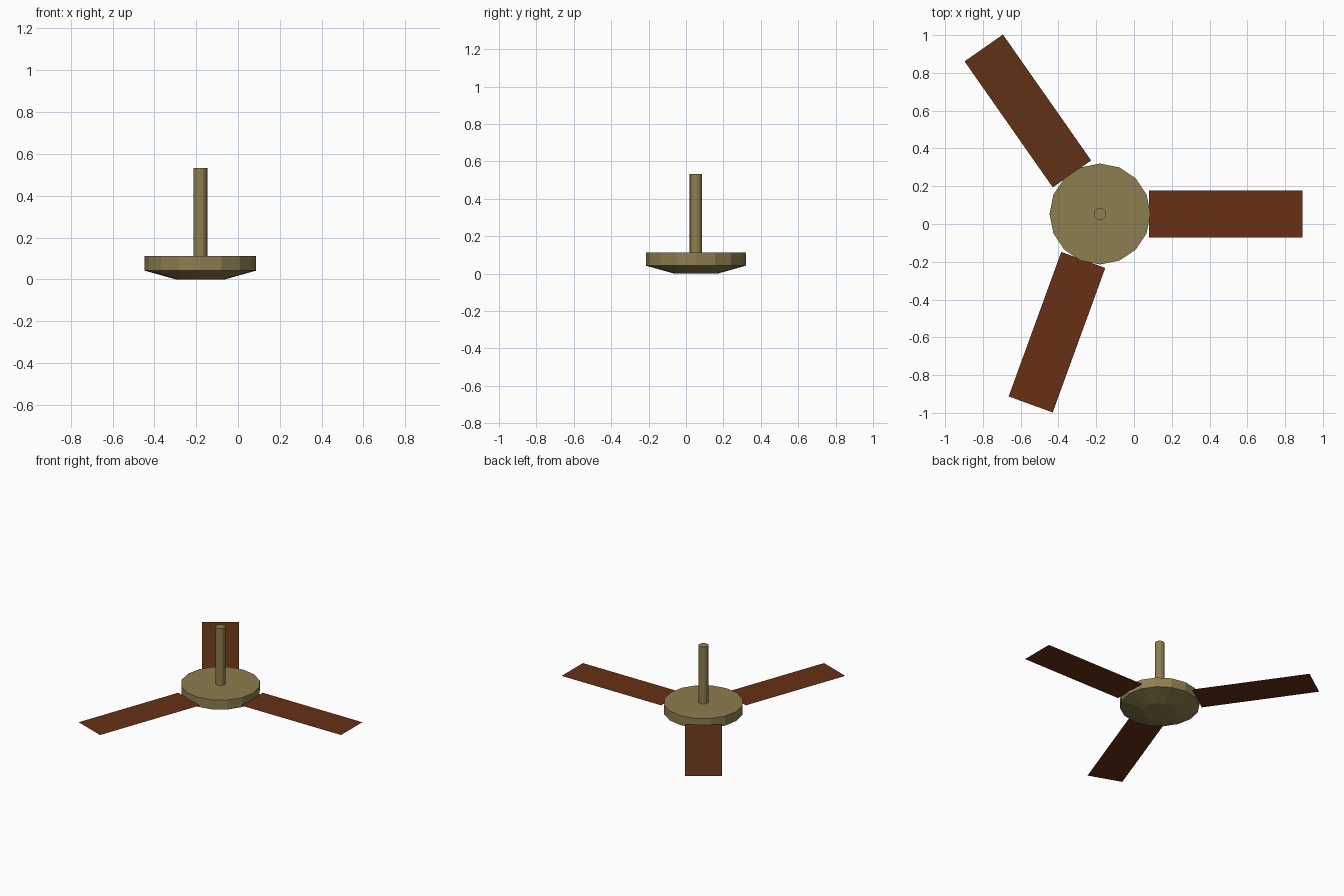
import bpy, bmesh
from math import cos, sin, pi, radians
from mathutils import Matrix

if "Cube" in bpy.data.objects:
    bpy.data.objects.remove(bpy.data.objects["Cube"])

CX, CY = -0.18, 0.053
SIDES = 16

def material(name, color):
    m = bpy.data.materials.new(name)
    m.diffuse_color = (*color, 1)
    m.use_nodes = True
    m.node_tree.nodes["Principled BSDF"].inputs["Base Color"].default_value = m.diffuse_color
    return m

def add_object(name, bm, mat):
    me = bpy.data.meshes.new(name)
    bm.to_mesh(me)
    bm.free()
    me.materials.append(mat)
    ob = bpy.data.objects.new(name, me)
    ob.location = (CX, CY, 0)
    bpy.context.collection.objects.link(ob)
    return ob

def turned(name, profile, mat):
    """Stack of faceted rings (radius, z), bottom to top, capped at both ends."""
    bm = bmesh.new()
    rings = [[bm.verts.new((r * cos(2 * pi * i / SIDES), r * sin(2 * pi * i / SIDES), z))
              for i in range(SIDES)] for r, z in profile]
    for a, b in zip(rings, rings[1:]):
        for i in range(SIDES):
            j = (i + 1) % SIDES
            bm.faces.new((a[i], a[j], b[j], b[i]))
    bm.faces.new(rings[0][::-1])
    bm.faces.new(rings[-1])
    return add_object(name, bm, mat)

def blade(name, angle, mat):
    """Flat single-sheet blade pointing outward at the given angle."""
    bm = bmesh.new()
    inner, outer, half = 0.259, 1.073, 0.124
    bm.faces.new([bm.verts.new((x, y, 0.065)) for x, y in
                  ((inner, -half), (outer, -half), (outer, half), (inner, half))])
    bm.transform(Matrix.Rotation(radians(angle), 4, 'Z'))
    return add_object(name, bm, mat)

brass = material("brass", (0.27, 0.21, 0.08))
wood = material("wood", (0.14, 0.03, 0.007))
wood_dark = material("wood_dark", (0.115, 0.031, 0.007))

# Motor housing with tapered underside, and ceiling rod
turned("motor_housing", [(0.117, 0), (0.267, 0.042), (0.267, 0.112)], brass)
turned("ceiling_rod", [(0.033, 0.112), (0.033, 0.532)], brass)

# Blades
for i, (angle, mat) in enumerate(((0, wood), (125, wood_dark), (250, wood))):
    blade(f"blade_{i + 1}", angle, mat)
